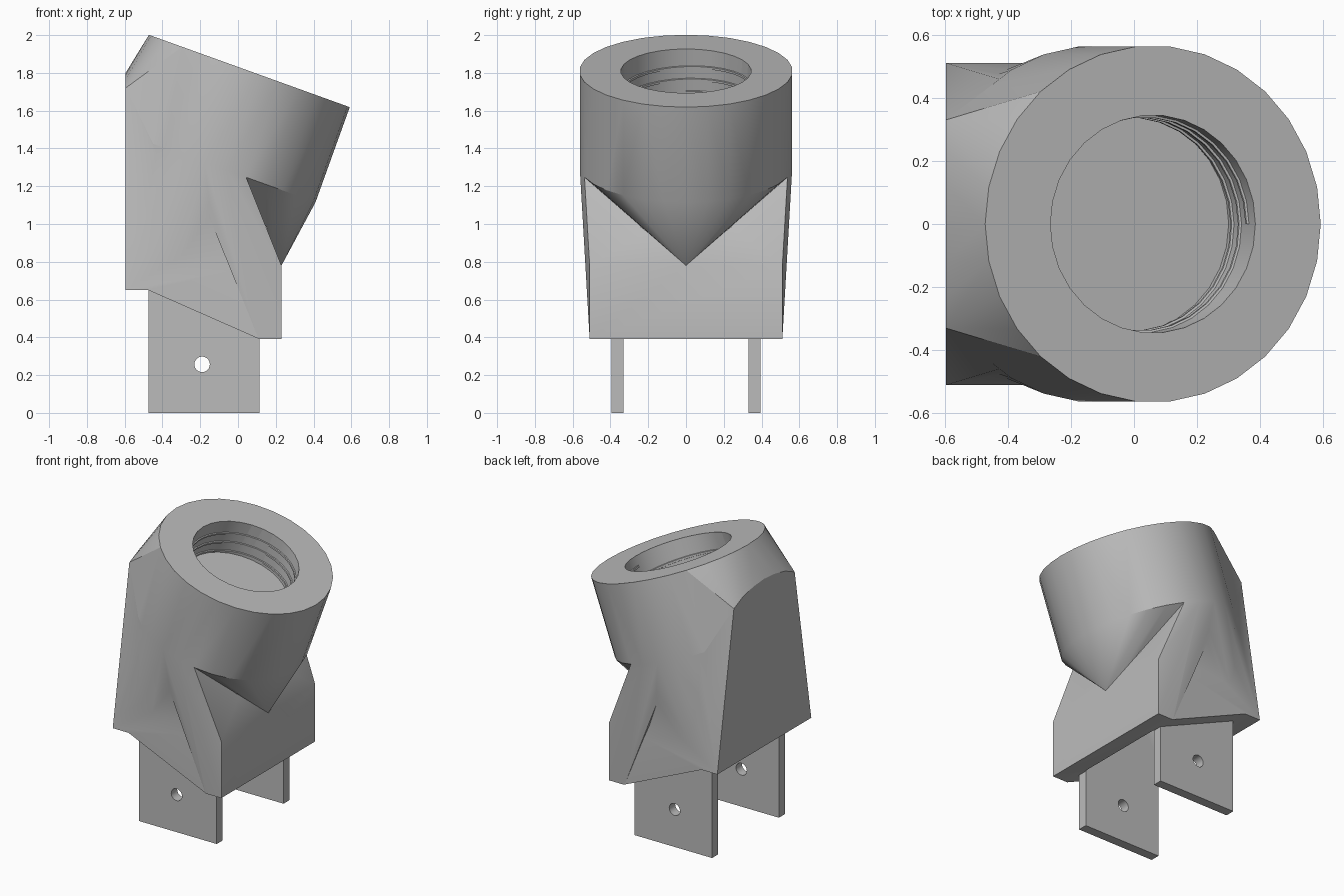
import bpy, bmesh
from math import sin, cos, radians, pi
from mathutils import Vector

if "Cube" in bpy.data.objects:
    bpy.data.objects.remove(bpy.data.objects["Cube"])

grey = bpy.data.materials.new("plain grey")
grey.use_nodes = True
COLOUR = (0.5, 0.5, 0.5, 1)
grey.diffuse_color = COLOUR
grey.node_tree.nodes["Principled BSDF"].inputs["Base Color"].default_value = COLOUR

# Tilted socket frame
TILT = radians(19.8)
AXIS = Vector((sin(TILT), 0, cos(TILT)))
ACROSS = Vector((cos(TILT), 0, -sin(TILT)))
TOP = Vector((0.06, 0, 1.81))
R, DEPTH, BACK, STEP = 0.565, 0.535, -0.595, 12


def ring_point(angle, depth, r):
    a = radians(angle)
    return TOP - AXIS * depth + (ACROSS * cos(a) + Vector((0, 1, 0)) * sin(a)) * r


def arc(start, end, depth, r=R, clip=True):
    pts = [ring_point(a, depth, r) for a in range(start, end + 1, STEP)]
    return [Vector((max(p.x, BACK), p.y, p.z)) if clip else p for p in pts]


def block(x0, x1, y, z0, z1):
    return [(x, s * y, z) for x in (x0, x1) for s in (-1, 1) for z in (z0, z1)]


def make(name, bm):
    bmesh.ops.recalc_face_normals(bm, faces=bm.faces)
    mesh = bpy.data.meshes.new(name)
    bm.to_mesh(mesh)
    bm.free()
    mesh.materials.append(grey)
    ob = bpy.data.objects.new(name, mesh)
    bpy.context.collection.objects.link(ob)
    return ob


def hull(name, pts):
    bm = bmesh.new()
    for p in pts:
        bm.verts.new(p)
    bmesh.ops.remove_doubles(bm, verts=bm.verts, dist=0.0005)
    out = bmesh.ops.convex_hull(bm, input=bm.verts)
    loose = [v for v in bm.verts if not v.link_faces]
    bmesh.ops.delete(bm, geom=loose, context='VERTS')
    bmesh.ops.dissolve_limit(bm, angle_limit=radians(0.3), verts=bm.verts, edges=bm.edges)
    return make(name, bm)


def prism(name, outline, y0, y1):
    bm = bmesh.new()
    face = bm.faces.new([bm.verts.new((x, y0, z)) for x, z in outline])
    ext = bmesh.ops.extrude_face_region(bm, geom=[face])["geom"]
    bmesh.ops.translate(bm, vec=(0, y1 - y0, 0),
                        verts=[v for v in ext if isinstance(v, bmesh.types.BMVert)])
    return make(name, bm)


def combine(target, other, operation):
    other.hide_render = True
    mod = target.modifiers.new(operation, 'BOOLEAN')
    mod.operation, mod.object, mod.solver = operation, other, 'EXACT'
    bpy.context.view_layer.objects.active = target
    bpy.ops.object.modifier_apply(modifier=mod.name)
    bpy.data.objects.remove(other)


# Socket drum drawn down to a point at the front wall
body = hull("socket_body", arc(0, 348, 0) + arc(0, 348, DEPTH) + [(0.23, 0, 0.78)])

# Front wall flaring up to the drum's sides
front = block(0.11, 0.23, 0.51, 0.39, 0.78) + arc(72, 108, DEPTH) + arc(252, 288, DEPTH)

# Rear housing with a flat, arched back
rear = [(0.11, s * 0.51, z) for s in (-1, 1) for z in (0.39, 0.78)]
rear += [(BACK, s * 0.51, 0.65) for s in (-1, 1)]
rear += [(BACK, s * y, z) for s in (-1, 1)
         for y, z in ((0.33, 1.72), (0.23, 1.765), (0.12, 1.79), (0, 1.8))]
rear += arc(132, 228, 0) + arc(132, 228, DEPTH)

# Core filling behind the side notches
core = block(-0.5, 0.15, 0.45, 0.45, 0.7) + arc(84, 276, DEPTH)

for name, pts in (("front_wall", front), ("rear_housing", rear), ("core", core)):
    combine(body, hull(name, pts), 'UNION')

# Sloping underside
under = [(-0.8, 0.65), (-0.475, 0.65), (0.115, 0.39), (0.115, 0), (-0.8, 0)]
combine(body, prism("underside_cutter", under, -0.8, 0.8), 'DIFFERENCE')

# Bore, wider mouth, and channel down between the tabs
bore = arc(0, 348, -0.05, 0.345, False) + arc(0, 348, DEPTH, 0.345, False)
mouth = arc(0, 348, -0.05, 0.368, False) + arc(0, 348, 0.25, 0.368, False)
funnel = arc(0, 348, DEPTH - 0.01, 0.345, False) + block(-0.47, 0.12, 0.33, 0.7, 0.78)
channel = block(-0.47, 0.12, 0.33, 0.2, 0.75)
for name, pts in (("bore", bore), ("funnel", funnel), ("channel", channel), ("mouth", mouth)):
    combine(body, hull(name + "_cutter", pts), 'DIFFERENCE')

# Screw thread ridge inside the mouth
bm = bmesh.new()
rows = []
for i in range(76):
    d = 0.05 + 0.07 * i / 30
    rows.append([bm.verts.new(ring_point(i * STEP, d + off, r))
                 for off, r in ((0, 0.375), (0.012, 0.338), (0.024, 0.338), (0.036, 0.375))])
for a, b in zip(rows, rows[1:]):
    for j in range(4):
        k = (j + 1) % 4
        bm.faces.new((a[j], a[k], b[k], b[j]))
bm.faces.new(rows[0])
bm.faces.new(rows[-1])
thread = make("screw_thread", bm)

# Two mounting tabs, each with a pin hole
tabs = []
outline = [(-0.475, 0), (0.115, 0), (0.115, 0.42), (-0.475, 0.68)]
hole = [(-0.19 + 0.041 * cos(i * pi / 12), 0.257 + 0.041 * sin(i * pi / 12)) for i in range(24)]
for side, name in ((1, "back_tab"), (-1, "front_tab")):
    y0, y1 = sorted((side * 0.33, side * 0.395))
    tab = prism(name, outline, y0, y1)
    combine(tab, prism("hole_cutter", hole, y0 - 0.1, y1 + 0.1), 'DIFFERENCE')
    tabs.append(tab)

# Soft shading on the round walls, crisp edges elsewhere
for ob in [body, thread] + tabs:
    bpy.ops.object.select_all(action='DESELECT')
    ob.select_set(True)
    bpy.context.view_layer.objects.active = ob
    bpy.ops.object.shade_smooth_by_angle(angle=radians(25))
